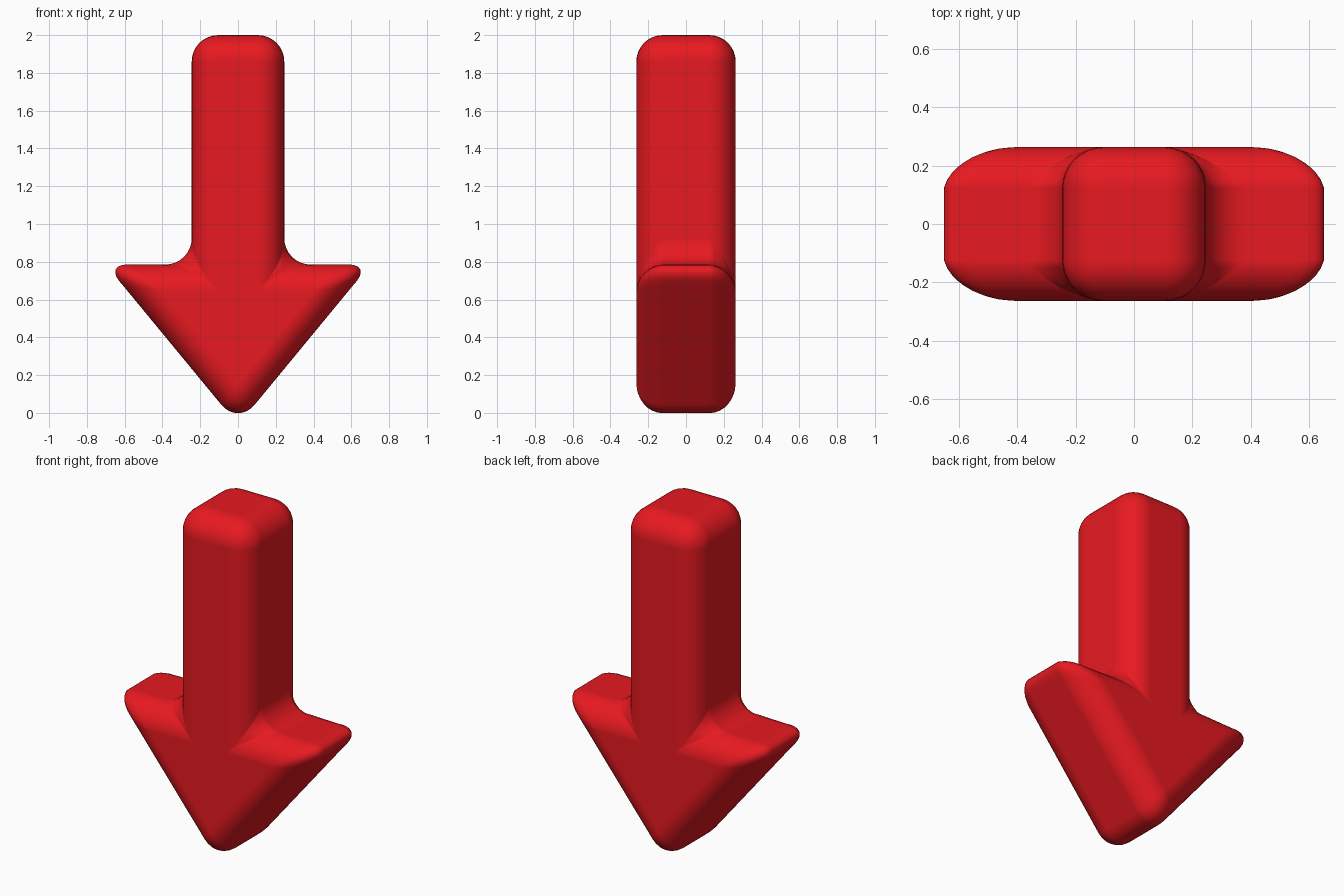
import bpy, bmesh

if "Cube" in bpy.data.objects:
    bpy.data.objects.remove(bpy.data.objects["Cube"])

# Sharp arrow outline (x, z), right half from bottom tip to top, then mirrored
HALF = [(0.70, 0.785), (0.245, 0.785), (0.245, 2.0)]
TIP = (0.0, -0.064)
outline = [TIP] + HALF + [(-x, z) for x, z in reversed(HALF)]
DEPTH = 0.263

# Extrude the outline front to back
bm = bmesh.new()
face = bm.faces.new([bm.verts.new((x, -DEPTH, z)) for x, z in outline])
ext = bmesh.ops.extrude_face_region(bm, geom=[face])
moved = [g for g in ext["geom"] if isinstance(g, bmesh.types.BMVert)]
bmesh.ops.translate(bm, verts=moved, vec=(0, 2 * DEPTH, 0))
bmesh.ops.recalc_face_normals(bm, faces=bm.faces)
mesh = bpy.data.meshes.new("down_arrow")
bm.to_mesh(mesh)
bm.free()
arrow = bpy.data.objects.new("down_arrow", mesh)
bpy.context.collection.objects.link(arrow)
for p in mesh.polygons:
    p.use_smooth = True

# Soft rounding on every edge, including the inner fillets
bevel = arrow.modifiers.new("rounding", 'BEVEL')
bevel.width = 0.14
bevel.segments = 8
bevel.limit_method = 'NONE'
bevel.use_clamp_overlap = False
bevel.harden_normals = True

# Red material
red = bpy.data.materials.new("red")
red.diffuse_color = (0.8, 0.01, 0.015, 1)
red.use_nodes = True
red.node_tree.nodes["Principled BSDF"].inputs["Base Color"].default_value = red.diffuse_color
mesh.materials.append(red)
